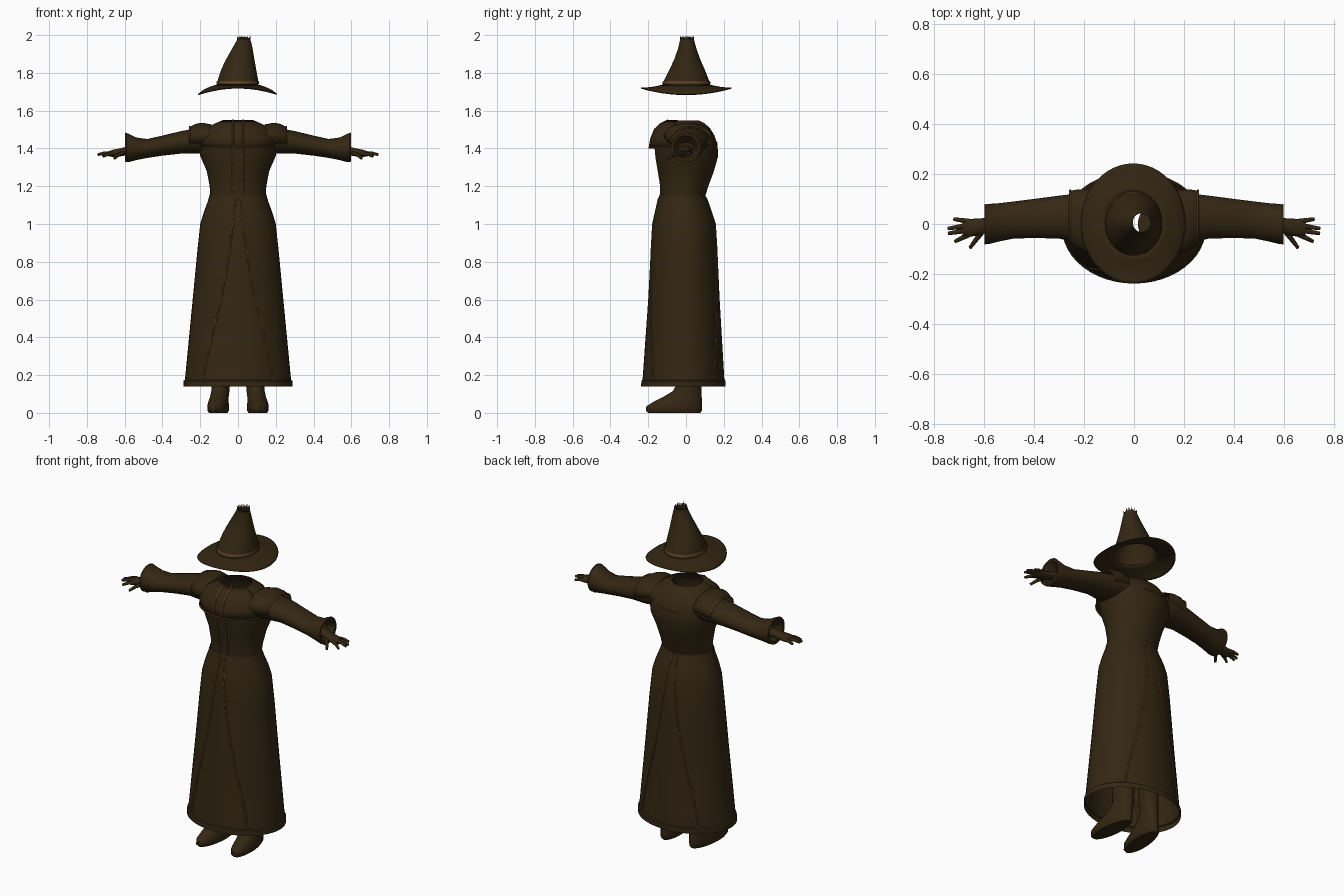
import bpy, bmesh, math
from mathutils import Vector

cube = bpy.data.objects.get("Cube")
if cube:
    bpy.data.objects.remove(cube, do_unlink=True)


def material(name, colour):
    m = bpy.data.materials.new(name)
    m.use_nodes = True
    m.diffuse_color = colour
    bsdf = m.node_tree.nodes["Principled BSDF"]
    bsdf.inputs["Base Color"].default_value = colour
    bsdf.inputs["Roughness"].default_value = 0.9
    return m


CLOTH = material("dark brown cloth", (0.034, 0.020, 0.0065, 1))
TRIM = material("tan trim", (0.11, 0.05, 0.018, 1))


def finish(name, bm, mat, flip=False):
    bmesh.ops.recalc_face_normals(bm, faces=bm.faces)
    mesh = bpy.data.meshes.new(name)
    bm.to_mesh(mesh)
    bm.free()
    mesh.materials.append(mat)
    ob = bpy.data.objects.new(name, mesh)
    bpy.context.collection.objects.link(ob)
    bpy.context.view_layer.objects.active = ob
    ob.select_set(True)
    bpy.ops.object.shade_smooth_by_angle(angle=math.radians(45))
    ob.select_set(False)
    return ob


def ellipse(centre, u, v, n, start=0.0, sweep=math.tau):
    """Points round an ellipse with half axes u and v."""
    count = n if sweep == math.tau else n + 1
    angles = [start + sweep * i / n for i in range(count)]
    return [Vector(centre) + Vector(u) * math.cos(a) + Vector(v) * math.sin(a) for a in angles]


def loft(name, rings, mat=CLOTH, closed=True, cap_start=False, cap_end=False, spikes=0):
    bm = bmesh.new()
    rows = [[bm.verts.new(p) for p in ring] for ring in rings]
    n = len(rows[0])
    for a, b in zip(rows, rows[1:]):
        for i in range(n if closed else n - 1):
            j = (i + 1) % n
            bm.faces.new((a[i], a[j], b[j], b[i]))
    if cap_start:
        bm.faces.new(rows[0])
    if cap_end:
        bm.faces.new(rows[-1])
    if spikes:  # frayed upper edge
        for i in range(n):
            a, b = rows[-1][i], rows[-1][(i + 1) % n]
            tip = bm.verts.new(a.co + Vector((0, 0, spikes * (0.7 + 0.3 * (i % 3) / 2))))
            bm.faces.new((a, b, tip))
    return finish(name, bm, mat)


def upright(rows, n=48, start=0.0, sweep=math.tau):
    """Rings from rows of z, half width, front y, back y."""
    return [ellipse((0, (f + b) / 2, z), (w, 0, 0), (0, (b - f) / 2, 0), n, start, sweep)
            for z, w, f, b in rows]


def sideways(rows, side, n=24):
    """Rings along x from rows of x, low z, high z, front y, back y."""
    return [ellipse((side * x, (f + b) / 2, (lo + hi) / 2), (0, (b - f) / 2, 0),
                    (0, 0, (hi - lo) / 2), n) for x, lo, hi, f, b in rows]


def tube(name, points, radius, mat=TRIM, cyclic=False, taper=1.0):
    curve = bpy.data.curves.new(name, "CURVE")
    curve.dimensions = "3D"
    curve.bevel_depth = radius
    curve.bevel_resolution = 1
    curve.use_fill_caps = True
    spline = curve.splines.new("POLY")
    spline.points.add(len(points) - 1)
    for i, p in enumerate(points):
        spline.points[i].co = (*p, 1)
        spline.points[i].radius = 1 + (taper - 1) * i / (len(points) - 1)
    spline.use_cyclic_u = cyclic
    curve.materials.append(mat)
    ob = bpy.data.objects.new(name, curve)
    bpy.context.collection.objects.link(ob)
    return ob


def interpolate(rows, z):
    for a, b in zip(rows, rows[1:]):
        if min(a[0], b[0]) <= z <= max(a[0], b[0]):
            t = (z - a[0]) / (b[0] - a[0])
            return [p + (q - p) * t for p, q in zip(a, b)]
    return rows[0] if abs(z - rows[0][0]) < abs(z - rows[-1][0]) else rows[-1]


def on_surface(rows, x, z, direction):
    """Point on the front (-1) or back (1) of an upright loft."""
    _, w, f, b = interpolate(rows, z)
    reach = (b - f) / 2 * math.sqrt(max(0, 1 - (x / w) ** 2))
    return Vector((x, (f + b) / 2 + direction * reach, z))


# Long skirt with a hem band
skirt = [(0.14, 0.288, -0.238, 0.21), (0.17, 0.288, -0.236, 0.21), (0.175, 0.281, -0.23, 0.203),
         (0.6, 0.24, -0.2, 0.178), (0.85, 0.216, -0.187, 0.167), (1.0, 0.2, -0.176, 0.155),
         (1.06, 0.182, -0.165, 0.138), (1.12, 0.16, -0.148, 0.113), (1.155, 0.15, -0.14, 0.102)]
loft("skirt", upright(skirt))

# Bodice with open neck
bodice = [(1.14, 0.146, -0.136, 0.1), (1.2, 0.15, -0.135, 0.118), (1.28, 0.165, -0.148, 0.148),
          (1.36, 0.2, -0.161, 0.17), (1.42, 0.21, -0.165, 0.167), (1.47, 0.2, -0.16, 0.15),
          (1.51, 0.16, -0.145, 0.125), (1.535, 0.115, -0.12, 0.095), (1.547, 0.085, -0.1, 0.072)]
loft("bodice", upright(bodice))

# Short cape over the chest
cape = [(1.403, 0.205, -0.195, 0.16), (1.45, 0.212, -0.187, 0.15), (1.5, 0.185, -0.168, 0.13),
        (1.53, 0.135, -0.138, 0.1), (1.55, 0.085, -0.1, 0.07)]
front_arc = math.radians(200), math.radians(140)
cape_rings = upright(cape, 32, *front_arc)
cape_object = loft("chest_cape", cape_rings, closed=False)
cape_object.modifiers.new("thickness", "SOLIDIFY").thickness = 0.006
tube("cape_hem_trim", cape_rings[0], 0.005)

# Skirt opening trim, front and back
slit = [(1.14, 0.015), (1.0, 0.028), (0.85, 0.047), (0.72, 0.068), (0.6, 0.092),
        (0.48, 0.12), (0.36, 0.15), (0.26, 0.172), (0.175, 0.186)]
for direction, face in ((-1, "front"), (1, "back")):
    for side, hand in ((1, "left"), (-1, "right")):
        tube(f"{face}_{hand}_skirt_trim",
             [on_surface(skirt, side * x, z, direction) for z, x in slit], 0.005)

# Bodice and cape front trim
for side, hand in ((1, "left"), (-1, "right")):
    x = side * 0.027
    tube(f"{hand}_bodice_trim", [on_surface(bodice, x, 1.15 + i * 0.05, -1) for i in range(6)], 0.0045)
    tube(f"{hand}_cape_front_trim", [on_surface(cape, x, z, -1) for z, *_ in cape], 0.005)
tube("back_yoke_trim", [on_surface(bodice, -0.06 + i * 0.03, 1.43, 1) for i in range(5)], 0.004)

arm = [(0.12, 1.38, 1.51, -0.09, 0.12), (0.2, 1.372, 1.51, -0.08, 0.125),
       (0.3, 1.373, 1.492, -0.058, 0.113), (0.4, 1.362, 1.468, -0.056, 0.1),
       (0.48, 1.35, 1.45, -0.058, 0.09), (0.54, 1.338, 1.458, -0.07, 0.083),
       (0.58, 1.327, 1.478, -0.08, 0.08), (0.594, 1.33, 1.482, -0.08, 0.078),
       (0.594, 1.345, 1.468, -0.066, 0.064), (0.55, 1.36, 1.43, -0.04, 0.045)]
shoulder = [(0.14, 1.405, 1.527, -0.12, 0.13), (0.19, 1.402, 1.536, -0.115, 0.138),
            (0.225, 1.4, 1.53, -0.1, 0.138), (0.255, 1.398, 1.515, -0.08, 0.133)]
hand_rows = [(0.52, 1.365, 1.42, -0.03, 0.035), (0.58, 1.365, 1.412, -0.032, 0.025),
             (0.62, 1.358, 1.402, -0.045, 0.022), (0.66, 1.354, 1.394, -0.052, 0.02),
             (0.685, 1.358, 1.386, -0.048, 0.016)]
# Finger bases and tips
fingers = {"index": ((0.66, -0.042, 1.373), (0.715, -0.07, 1.357)),
           "middle": ((0.67, -0.025, 1.375), (0.742, -0.038, 1.366)),
           "ring": ((0.67, -0.007, 1.375), (0.743, -0.018, 1.368)),
           "little": ((0.66, 0.01, 1.374), (0.72, 0.02, 1.366)),
           "thumb": ((0.61, -0.035, 1.375), (0.655, -0.095, 1.347))}
# Boot and leg rows: z, half width, front y, back y, centre x
boot = [(0.0, 0.048, -0.2, 0.075, 0.1), (0.012, 0.056, -0.212, 0.085, 0.1),
        (0.035, 0.057, -0.21, 0.086, 0.1), (0.06, 0.053, -0.17, 0.085, 0.1),
        (0.085, 0.049, -0.12, 0.083, 0.097), (0.115, 0.048, -0.07, 0.083, 0.094),
        (0.15, 0.048, -0.05, 0.083, 0.092), (0.3, 0.056, -0.05, 0.08, 0.09),
        (0.5, 0.06, -0.06, 0.065, 0.085), (0.9, 0.075, -0.09, 0.075, 0.09)]

for side, hand in ((1, "left"), (-1, "right")):
    # Sleeve and shoulder flap
    loft(f"{hand}_sleeve", sideways(arm, side))
    rings = sideways(shoulder, side)
    loft(f"{hand}_shoulder_flap", rings)
    for ring in rings[-1:]:
        tube(f"{hand}_shoulder_trim", ring, 0.005, cyclic=True)
    tube(f"{hand}_cuff_trim", sideways(arm, side)[7], 0.003, cyclic=True)
    # Hand and fingers
    loft(f"{hand}_hand", sideways(hand_rows, side, 14), cap_start=True, cap_end=True)
    for label, (base, tip) in fingers.items():
        a, b = Vector(base), Vector(tip)
        middle = (a + b) / 2 + Vector((0, 0, 0.005))
        tube(f"{hand}_{label}_finger", [(side * p.x, p.y, p.z) for p in (a, middle, b)],
             0.0115, CLOTH, taper=0.6)
    # Boot and leg, toes turned out slightly
    rings = []
    for z, w, f, b, x in boot:
        ring = ellipse((x, (f + b) / 2, z), (w, 0, 0), (0, (b - f) / 2, 0), 20)
        rings.append([(side * (p.x - 0.08 * p.y), p.y, p.z) for p in ring])
    loft(f"{hand}_boot_and_leg", rings, cap_start=True, cap_end=True)

# Hat brim, drooping at both sides
brim = []
for t in (0, 0.2, 0.45, 0.7, 0.9, 1):
    ring = ellipse((-0.003, 0.002, 0), (0.11 + 0.1 * t, 0, 0), (0, 0.125 + 0.115 * t, 0), 48)
    for p in ring:
        droop = 0.035 * t * t * (p.x / 0.21) ** 2
        p.z = 1.738 - 0.032 * t + 0.016 * t * t - droop
    brim.append(ring)
brim_object = loft("hat_brim", brim)
brim_object.modifiers.new("thickness", "SOLIDIFY").thickness = 0.005

# Hat crown, leaning and open with a frayed tip: z, left x, right x, front y, back y
crown = [(1.735, -0.113, 0.11, -0.126, 0.13), (1.77, -0.105, 0.105, -0.112, 0.118),
         (1.82, -0.088, 0.096, -0.086, 0.098), (1.87, -0.064, 0.087, -0.063, 0.076),
         (1.92, -0.036, 0.079, -0.045, 0.058), (1.955, -0.016, 0.072, -0.036, 0.048),
         (1.975, -0.005, 0.066, -0.032, 0.043)]


def crown_ring(row, grow=0.0):
    z, l, r, f, b = row
    return ellipse(((l + r) / 2, (f + b) / 2, z), ((r - l) / 2 + grow, 0, 0),
                   (0, (b - f) / 2 + grow, 0), 48)


loft("hat_crown", [crown_ring(row) for row in crown], spikes=0.025)
band = [interpolate(crown, z) for z in (1.744, 1.757)]
loft("hat_band", [crown_ring(row, 0.004) for row in band], TRIM)
